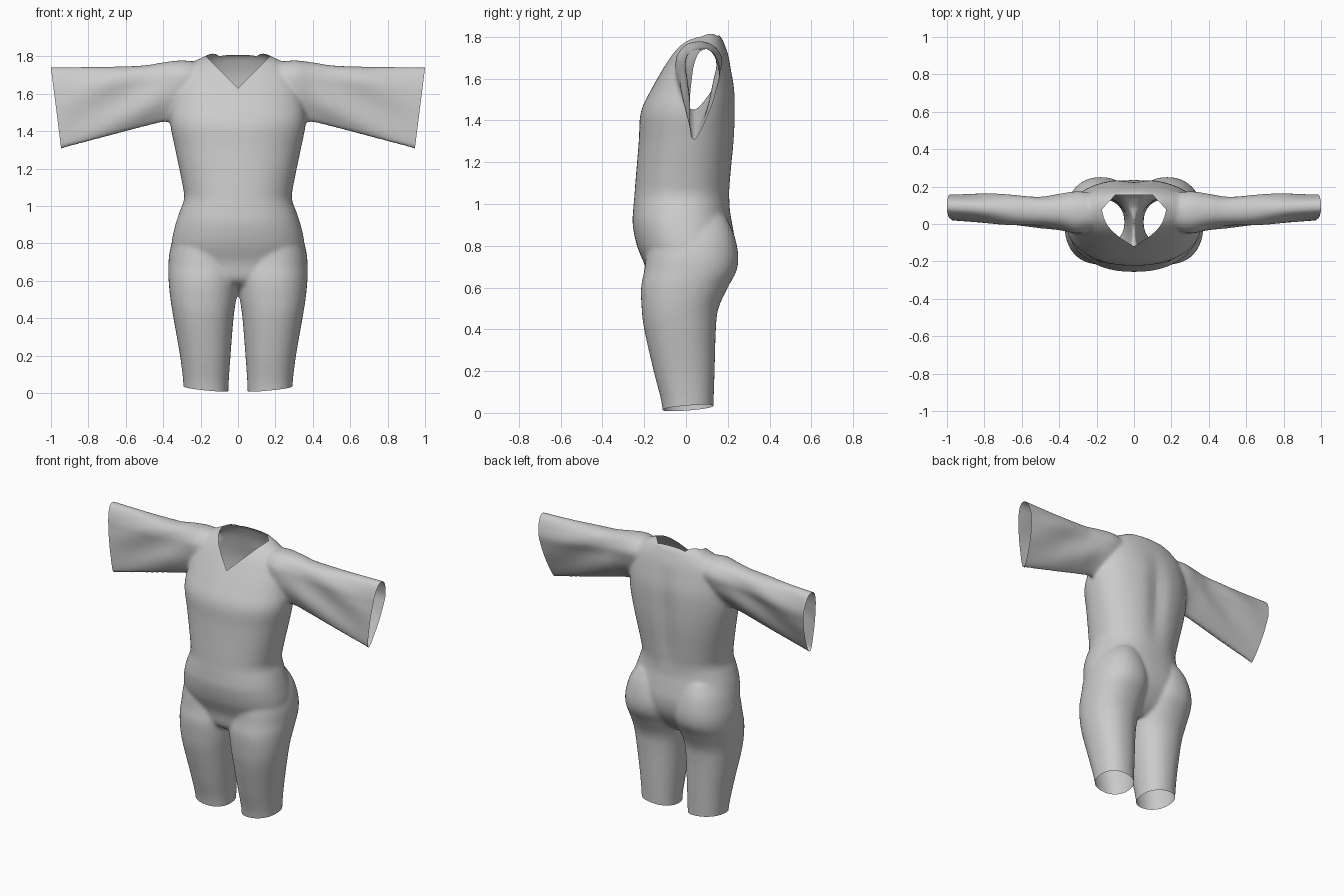
import bpy, bmesh, math
from mathutils import Vector

if "Cube" in bpy.data.objects:
    bpy.data.objects.remove(bpy.data.objects["Cube"])

N = 64


def spline(rows, steps=5):
    """Catmull-Rom interpolation between section rows."""
    out = []
    for i in range(len(rows) - 1):
        a, b = rows[max(i - 1, 0)], rows[i]
        c, d = rows[i + 1], rows[min(i + 2, len(rows) - 1)]
        for k in range(steps):
            t = k / steps
            out.append([0.5 * (2 * q + (r - p) * t + (2 * p - 5 * q + 4 * r - s) * t * t
                               + (3 * q - p - 3 * r + s) * t ** 3)
                        for p, q, r, s in zip(a, b, c, d)])
    return out + [list(rows[-1])]


def sup(v, n):
    return math.copysign(abs(v) ** (2 / n), v)


def loft(bm, rings):
    """Skin closed rings and cap both ends."""
    vs = [[bm.verts.new(p) for p in r] for r in rings]
    for a, b in zip(vs, vs[1:]):
        for i in range(N):
            j = (i + 1) % N
            bm.faces.new((a[i], a[j], b[j], b[i]))
    bm.faces.new(vs[0][::-1])
    bm.faces.new(vs[-1])


ANG = [2 * math.pi * i / N for i in range(N)]


def torso_ring(z, hw, yf, yb):
    pts = []
    for t in ANG:
        x = hw * sup(math.cos(t), 2.25)
        y = (yf + yb) / 2 + (yb - yf) / 2 * sup(math.sin(t), 2.25)
        if math.sin(t) > 0 and 1.0 < z < 1.7:      # spine hollow
            y -= 0.022 * math.sin((z - 1.0) / 0.7 * math.pi) * math.exp(-(x / 0.06) ** 2)
        pts.append((x, y, z))
    return pts


def leg_ring(s, z, xi, xo, yf, yb):
    return [(s * ((xi + xo) / 2 + (xo - xi) / 2 * sup(math.cos(t), 2.2)),
             (yf + yb) / 2 + (yb - yf) / 2 * sup(math.sin(t), 2.2), z) for t in ANG]


def sleeve_ring(s, x, zt, zb, yf, yb):
    pts = []
    for t in ANG:
        c = math.cos(t)
        k = (1 + c) / 2                            # 1 at top, 0 at lower edge
        mid = 0.035 + ((yf + yb) / 2 - 0.035) * min(1, k * 1.5)
        w = (yb - yf) / 2 * (0.42 + 0.58 * min(1, k * 1.4))
        z = (zt + zb) / 2 + (zt - zb) / 2 * sup(c, 2.3)
        y = mid + w * sup(math.sin(t), 2.3)
        fade = max(0, min(1, (x - 0.3) * 5, (1.0 - x) * 3))
        y += 0.012 * fade * math.sin(22 * (z + 0.55 * x)) * math.sin(t)   # drape folds
        pts.append((s * x, y, z))
    return pts


# z, half width, front y, back y
torso = [(0.55, 0.10, -0.08, 0.09), (0.60, 0.24, -0.17, 0.15), (0.70, 0.345, -0.195, 0.215),
         (0.80, 0.355, -0.235, 0.235), (0.90, 0.335, -0.255, 0.222), (0.97, 0.312, -0.253, 0.21),
         (1.04, 0.288, -0.247, 0.21), (1.12, 0.298, -0.241, 0.218), (1.30, 0.335, -0.226, 0.236),
         (1.44, 0.362, -0.216, 0.24), (1.55, 0.355, -0.165, 0.236), (1.65, 0.335, -0.108, 0.217),
         (1.72, 0.30, -0.065, 0.20), (1.77, 0.24, -0.025, 0.182), (1.795, 0.19, 0.01, 0.17),
         (1.815, 0.15, 0.06, 0.15)]
# z, inner x, outer x, front y, back y
leg = [(-0.06, 0.052, 0.288, -0.105, 0.13), (0.05, 0.05, 0.292, -0.117, 0.132),
       (0.20, 0.04, 0.31, -0.155, 0.137), (0.40, 0.024, 0.345, -0.20, 0.143),
       (0.50, 0.01, 0.361, -0.212, 0.155), (0.60, -0.005, 0.371, -0.215, 0.20),
       (0.68, -0.01, 0.372, -0.20, 0.242), (0.76, -0.01, 0.365, -0.19, 0.25),
       (0.86, 0.02, 0.335, -0.17, 0.228), (0.94, 0.06, 0.28, -0.12, 0.19)]
# x, top z, bottom z, front y, back y
sleeve = [(0.12, 1.75, 1.52, 0.0, 0.15), (0.28, 1.778, 1.46, -0.06, 0.185),
          (0.40, 1.768, 1.448, -0.04, 0.175), (0.50, 1.752, 1.424, -0.028, 0.165),
          (0.65, 1.746, 1.385, -0.012, 0.162), (0.85, 1.744, 1.331, 0.012, 0.165),
          (1.06, 1.742, 1.274, 0.03, 0.165)]

# Closed body volumes
bm = bmesh.new()
loft(bm, [torso_ring(*r) for r in spline(torso)])
for s in (-1, 1):
    loft(bm, [leg_ring(s, *r) for r in spline(leg)])
    loft(bm, [sleeve_ring(s, *r) for r in spline(sleeve)])
bmesh.ops.recalc_face_normals(bm, faces=bm.faces)
mesh = bpy.data.meshes.new("jumpsuit")
bm.to_mesh(mesh)
bm.free()
suit = bpy.data.objects.new("jumpsuit", mesh)
bpy.context.collection.objects.link(suit)

# Fuse into one skin and soften the joins
rem = suit.modifiers.new("fuse", 'REMESH')
rem.mode = 'VOXEL'
rem.voxel_size = 0.011
smo = suit.modifiers.new("soften", 'SMOOTH')
smo.factor = 0.5
smo.iterations = 8
dg = bpy.context.evaluated_depsgraph_get()
skin = bpy.data.meshes.new_from_object(suit.evaluated_get(dg))
suit.modifiers.clear()
suit.data = skin


def cut(bm, co, no, keep, clear=False):
    """Slice the faces chosen by keep(centre) along a plane."""
    faces = [f for f in bm.faces if keep(f.calc_center_median())]
    geom = set(faces)
    for f in faces:
        geom.update(f.edges)
        geom.update(f.verts)
    bmesh.ops.bisect_plane(bm, geom=list(geom), plane_co=co, plane_no=Vector(no).normalized(),
                           clear_outer=clear)


bm = bmesh.new()
bm.from_mesh(skin)
for s in (-1, 1):
    # Leg hem and sleeve cuff openings
    cut(bm, (s * 0.05, -0.11, 0.002), (s * 0.1, 0.08, -1), lambda c: c.z < 0.2 and c.x * s > 0, True)
    cut(bm, (s, 0, 1.74), (s, 0, -0.126), lambda c: c.x * s > 0.8, True)
# V neckline
top = lambda c: c.z > 1.55 and abs(c.x) < 0.3
for s in (-1, 1):
    cut(bm, (0, 0, 1.63), (-s, 0, 1), top)
    cut(bm, (s * 0.17, 0.08, 0), (s * 1.07, 1, 0), top)
cut(bm, (0, 0.155, 0), (0, 1, 0), top)
gone = []
for f in bm.faces:
    c = f.calc_center_median()
    if top(c) and c.z > 1.63 + abs(c.x) and c.y < 0.155 and c.y + 1.07 * abs(c.x) < 0.262:
        gone.append(f)
bmesh.ops.delete(bm, geom=gone, context='FACES')
for f in bm.faces:
    f.smooth = True
bm.to_mesh(skin)
bm.free()
